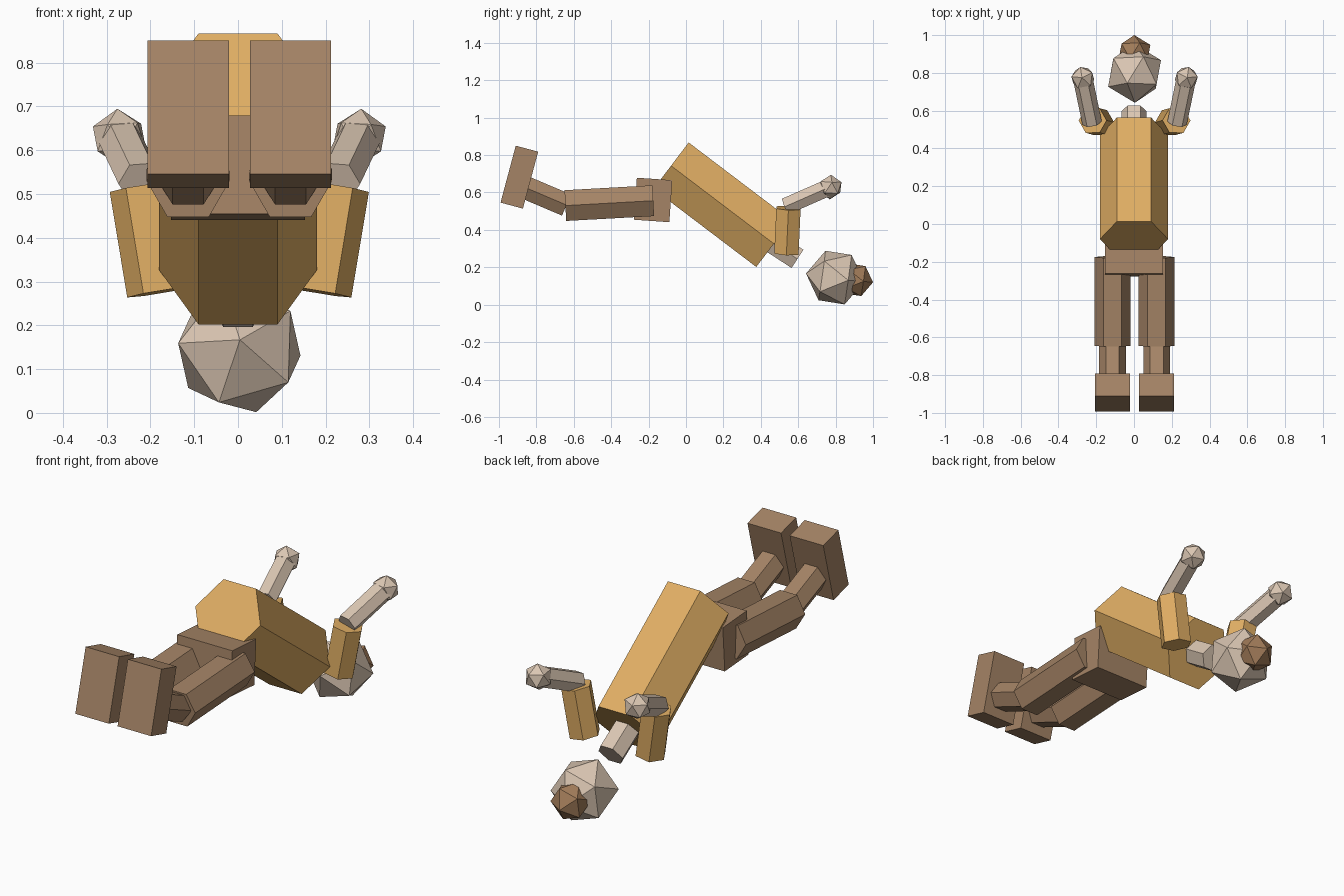
import bpy
import bmesh
from math import radians
from mathutils import Matrix, Vector

cube = bpy.data.objects.get("Cube")
if cube:
    bpy.data.objects.remove(cube, do_unlink=True)


def material(name, rgb):
    m = bpy.data.materials.new(name)
    m.use_nodes = True
    m.diffuse_color = (*rgb, 1)
    m.node_tree.nodes["Principled BSDF"].inputs["Base Color"].default_value = (*rgb, 1)
    return m


GOLD = material("golden_shirt", (0.745, 0.423, 0.127))
BROWN = material("brown_cloth", (0.376, 0.231, 0.133))
SKIN = material("pale_skin", (0.71, 0.57, 0.45))
HAIR = material("brown_hair", (0.36, 0.20, 0.10))


def finish(name, bm, mat, matrix):
    mesh = bpy.data.meshes.new(name)
    bm.to_mesh(mesh)
    bm.free()
    mesh.materials.append(mat)
    ob = bpy.data.objects.new(name, mesh)
    ob.matrix_world = matrix
    bpy.context.collection.objects.link(ob)
    return ob


def frame(axis, side, centre):
    """Matrix with z along axis and x as near to side as possible."""
    z = Vector(axis).normalized()
    x = Vector(side)
    x = (x - z * x.dot(z)).normalized()
    rot = Matrix((x, z.cross(x), z)).transposed()
    return Matrix.Translation(centre) @ rot.to_4x4()


def hex_prism(name, start, end, radius, mat):
    start, end = Vector(start), Vector(end)
    bm = bmesh.new()
    bmesh.ops.create_cone(bm, cap_ends=True, segments=6, radius1=radius, radius2=radius,
                          depth=(end - start).length,
                          matrix=Matrix.Rotation(radians(90), 4, "Z"))
    return finish(name, bm, mat, frame(end - start, (1, 0, 0), (start + end) / 2))


def box(name, centre, size, tilt, mat):
    bm = bmesh.new()
    bmesh.ops.create_cube(bm, size=1, matrix=Matrix.Diagonal((*size, 1)))
    turn = Matrix.Rotation(radians(tilt), 4, "X")
    return finish(name, bm, mat, Matrix.Translation(centre) @ turn)


def ball(name, centre, radius, axis, side, mat):
    bm = bmesh.new()
    bmesh.ops.create_icosphere(bm, subdivisions=1, radius=radius)
    return finish(name, bm, mat, frame(axis, side, centre))


# Trunk
hex_prism("torso", (0, -0.08, 0.743), (0, 0.47, 0.326), 0.18, GOLD)
hex_prism("neck", (0, 0.45, 0.34), (0, 0.596, 0.245), 0.067, SKIN)
box("pelvis", (0, -0.176, 0.56), (0.305, 0.19, 0.225), -4, BROWN)

# Head and hair bun, both turned the same way
facing, across = (0.01, -0.99, 0.14), (-1, 0, 0.03)
ball("head", (0.003, 0.797, 0.145), 0.157, facing, across, SKIN)
ball("hair_bun", (0.002, 0.906, 0.133), 0.095, facing, across, HAIR)

# Limbs
for label, s in (("left", 1), ("right", -1)):
    shift = 0.003

    def at(x, y, z):
        return (s * x + shift, y, z)

    elbow = at(0.222, 0.548, 0.517)
    hex_prism(label + "_sleeve", at(0.182, 0.537, 0.276), elbow, 0.075, GOLD)
    hex_prism(label + "_forearm", at(0.225, 0.535, 0.527), at(0.273, 0.765, 0.628), 0.052, SKIN)
    ball(label + "_hand", at(0.274, 0.772, 0.629), 0.066, (s * 0.2, 0.9, 0.4), (0, -0.3, 1), SKIN)
    hex_prism(label + "_thigh", at(0.117, -0.645, 0.53), at(0.117, -0.175, 0.556), 0.095, BROWN)
    hex_prism(label + "_shin", at(0.117, -0.865, 0.629), at(0.117, -0.639, 0.533), 0.071, BROWN)
    box(label + "_foot", at(0.117, -0.891, 0.682), (0.186, 0.124, 0.315), -15, BROWN)
